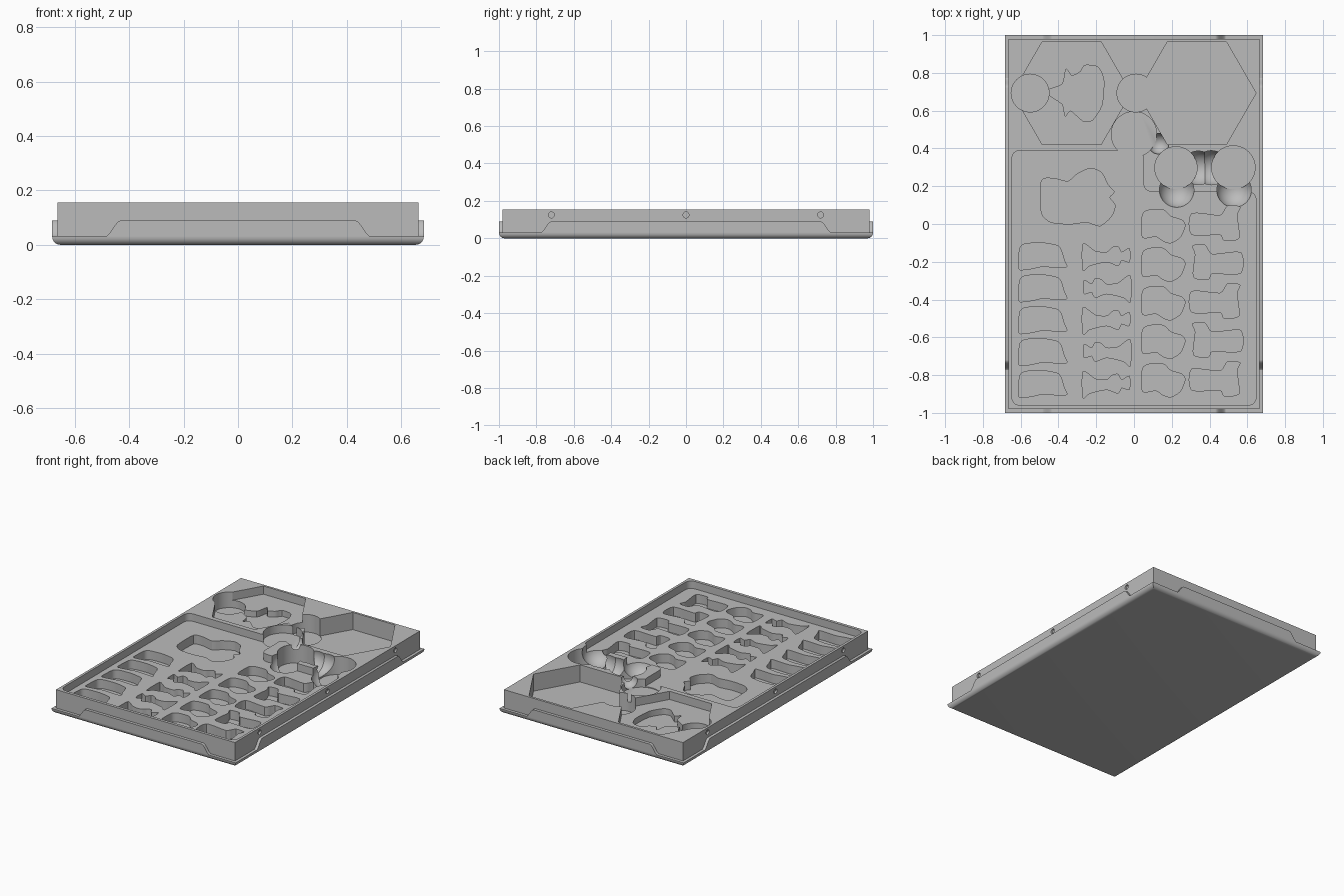
import bpy, bmesh
from math import cos, sin, tau, pi, radians
from mathutils import Vector, Matrix

start = bpy.data.objects.get("Cube")
if start:
    bpy.data.objects.remove(start, do_unlink=True)

grey = bpy.data.materials.new("light_grey")
grey.use_nodes = True
COLOUR = (0.5, 0.5, 0.5, 1)
grey.diffuse_color = COLOUR
grey.node_tree.nodes["Principled BSDF"].inputs["Base Color"].default_value = COLOUR

TOP = 0.155


def finish(name, bm):
    bmesh.ops.recalc_face_normals(bm, faces=bm.faces)
    mesh = bpy.data.meshes.new(name)
    bm.to_mesh(mesh)
    bm.free()
    mesh.materials.append(grey)
    obj = bpy.data.objects.new(name, mesh)
    bpy.context.collection.objects.link(obj)
    return obj


def box(bm, x, y, z0, z1):
    m = Matrix.Translation((0, 0, (z0 + z1) / 2)) @ Matrix.Diagonal((2 * x, 2 * y, z1 - z0, 1))
    bmesh.ops.create_cube(bm, size=1, matrix=m)


def prism(bm, pts, z0, z1=0.3):
    face = bm.faces.new([bm.verts.new((p[0], p[1], z0)) for p in pts])
    ext = bmesh.ops.extrude_face_region(bm, geom=[face])["geom"]
    bmesh.ops.translate(bm, vec=(0, 0, z1 - z0),
                        verts=[v for v in ext if isinstance(v, bmesh.types.BMVert)])


def circle(x, y, r, n=48, turn=0):
    return [(x + r * cos(tau * i / n + turn), y + r * sin(tau * i / n + turn)) for i in range(n)]


def smooth_loop(pts, steps=4):
    """Closed flowing curve through the points."""
    p = [Vector(q) for q in pts]
    out = []
    for i in range(len(p)):
        a, b, c, d = (p[(i + k - 1) % len(p)] for k in range(4))
        for s in range(steps):
            t = s / steps
            out.append(b + 0.35 * ((c - a) * (t - 2 * t**2 + t**3) + (d - b) * (t**3 - t**2))
                       + (c - b) * (3 * t**2 - 2 * t**3))
    return out


def round_corners(pts, r, steps=6):
    out = []
    for i, q in enumerate(pts):
        c = Vector(q)
        a = c + (Vector(pts[i - 1]) - c).normalized() * r
        b = c + (Vector(pts[(i + 1) % len(pts)]) - c).normalized() * r
        for s in range(steps + 1):
            t = s / steps
            out.append(a * (1 - t)**2 + c * 2 * t * (1 - t) + b * t**2)
    return out


# Base with a rounded lower edge
bm = bmesh.new()
box(bm, 0.683, 1.0, 0, 0.032)
low = [e for e in bm.edges if all(v.co.z < 0.01 for v in e.verts)]
bmesh.ops.bevel(bm, geom=low, offset=0.03, segments=6, profile=0.5, affect='EDGES')
base = finish("base", bm)


# Raised lips with curved ends, one per side
def lip(name, half, reach, angle):
    prof = []
    for s in range(9):
        t = s / 8
        prof.append((half + 0.06 * (1 - t), 0.03 + 0.06 * t * t * (3 - 2 * t)))
    prof += [(-x, z) for x, z in reversed(prof)]
    bm = bmesh.new()
    prism(bm, prof, reach - 0.02, reach)
    # profile height becomes z and depth runs outwards
    bm.transform(Matrix.Rotation(angle, 4, 'Z') @ Matrix.Rotation(pi / 2, 4, 'X'))
    return finish(name, bm)


lips = [lip("front_lip", 0.43, 1.0, 0), lip("back_lip", 0.43, 1.0, pi),
        lip("left_lip", 0.72, 0.683, pi / 2), lip("right_lip", 0.72, 0.683, -pi / 2)]

# Tray block
bm = bmesh.new()
box(bm, 0.664, 0.98, 0.015, TOP)
tray = finish("tray", bm)
cutters = []


def cutter(name, build):
    bm = bmesh.new()
    build(bm)
    obj = finish(name, bm)
    obj.hide_render = True
    mod = tray.modifiers.new(name, 'BOOLEAN')
    mod.operation = 'DIFFERENCE'
    mod.solver = 'EXACT'
    mod.object = obj
    cutters.append(obj)


def pocket(name, pts, floor):
    cutter(name, lambda bm: prism(bm, pts, floor))


# Wide stepped recess
pocket("recess", round_corners([(-0.647, -0.96), (0.647, -0.96), (0.647, 0.17), (0.05, 0.17),
                                (0.05, 0.39), (-0.647, 0.39)], 0.05), 0.105)

# Hexagonal wells with round finger notches
pocket("shallow_hexagon", circle(-0.33, 0.693, 0.313, 6), 0.1)
pocket("deep_hexagon", circle(0.333, 0.693, 0.313, 6), 0.04)
pocket("middle_notch", circle(0.01, 0.693, 0.1), 0.036)
pocket("recess_notch", circle(0, 0.475, 0.12), 0.1)

# Crest-shaped pocket and its notch
CREST = [(-0.47, 0.7), (-0.38, 0.74), (-0.36, 0.82), (-0.33, 0.785), (-0.285, 0.805), (-0.26, 0.84),
         (-0.19, 0.83), (-0.16, 0.76), (-0.17, 0.63), (-0.22, 0.55), (-0.27, 0.545), (-0.335, 0.6),
         (-0.365, 0.57), (-0.38, 0.635)]
pocket("crest_pocket", smooth_loop(CREST), 0.06)
pocket("crest_notch", circle(-0.55, 0.693, 0.1), 0.05)

# Large bust-shaped pocket
BUST = [(-0.49, 0.23), (-0.42, 0.24), (-0.35, 0.225), (-0.3, 0.265), (-0.23, 0.295), (-0.17, 0.27),
        (-0.14, 0.21), (-0.105, 0.17), (-0.13, 0.14), (-0.1, 0.1), (-0.12, 0.04), (-0.18, -0.01),
        (-0.25, 0.01), (-0.34, 0.0), (-0.44, 0.01), (-0.49, 0.06)]
pocket("bust_pocket", smooth_loop(BUST), 0.045)

# Four columns of token pockets
BOOT = [(-.125, -.065), (-.12, .04), (-.09, .065), (0, .07), (.08, .055), (.1, .03), (.115, -.02),
        (.13, -.055), (.1, -.06), (0, -.055), (-.05, -.065), (-.1, -.072)]
FISH = [(-.125, .065), (-.06, .025), (0, .02), (.03, .045), (.06, .05), (.08, .02), (.12, .04),
        (.12, -.03), (.08, -.02), (.06, -.05), (0, -.03), (-.09, -.05), (-.125, -.075)]
MASK = [(-.11, .06), (-.07, .085), (0, .085), (.04, .05), (.1, .03), (.115, 0), (.09, -.06),
        (.04, -.09), (0, -.08), (-.04, -.055), (-.11, -.06)]
HAMMER = [(-.13, .05), (.02, .04), (.06, .09), (.125, .085), (.11, .04), (.12, -.08), (.04, -.09),
          (.02, -.06), (-.13, -.06)]


def tokens(bm):
    for shape, x, first, step, flips in ((BOOT, -0.485, -0.17, 0.169, False),
                                         (FISH, -0.145, -0.17, 0.169, True),
                                         (MASK, 0.155, -0.01, 0.204, False),
                                         (HAMMER, 0.435, 0.005, 0.206, True)):
        for row in range(5):
            sx = -1 if flips and row % 2 else 1
            prism(bm, [(x + sx * p.x, first - step * row + p.y) for p in smooth_loop(shape)], 0.045)


cutter("token_pockets", tokens)


# Ball scoops and the round wells beside them
def scoop(name, x, y, z, r):
    cutter(name, lambda bm: bmesh.ops.create_uvsphere(
        bm, u_segments=40, v_segments=20, radius=r, matrix=Matrix.Translation((x, y, z))))


for i, (x, y, z, r) in enumerate([(0.226, 0.18, 0.128, 0.095), (0.53, 0.18, 0.127, 0.095),
                                  (0.34, 0.297, 0.133, 0.092), (0.41, 0.298, 0.134, 0.093),
                                  (0.13, 0.425, 0.15, 0.055)]):
    scoop("scoop_%d" % i, x, y, z, r)
pocket("right_well", circle(0.222, 0.297, 0.112), 0.031)
pocket("left_well", circle(0.526, 0.299, 0.115), 0.03)


# Small round sockets along both long sides
def sockets(bm):
    for side in (-1, 1):
        for y in (-0.72, 0, 0.72):
            m = Matrix.Translation((side * 0.664, y, 0.125)) @ Matrix.Rotation(pi / 2, 4, 'Y')
            bmesh.ops.create_cone(bm, cap_ends=True, segments=20, radius1=0.016, radius2=0.016,
                                  depth=0.024, matrix=m)


cutter("side_sockets", sockets)

# Bake the cuts and drop the cutters
bpy.context.view_layer.update()
cut = tray.evaluated_get(bpy.context.evaluated_depsgraph_get())
mesh = bpy.data.meshes.new_from_object(cut)
tray.modifiers.clear()
tray.data = mesh
mesh.materials.clear()
mesh.materials.append(grey)
for obj in cutters:
    bpy.data.objects.remove(obj, do_unlink=True)

# Smooth the curved walls, keep the rims sharp
bpy.ops.object.select_all(action='DESELECT')
for obj in [base, tray] + lips:
    obj.select_set(True)
bpy.context.view_layer.objects.active = tray
bpy.ops.object.shade_smooth_by_angle(angle=radians(30))
